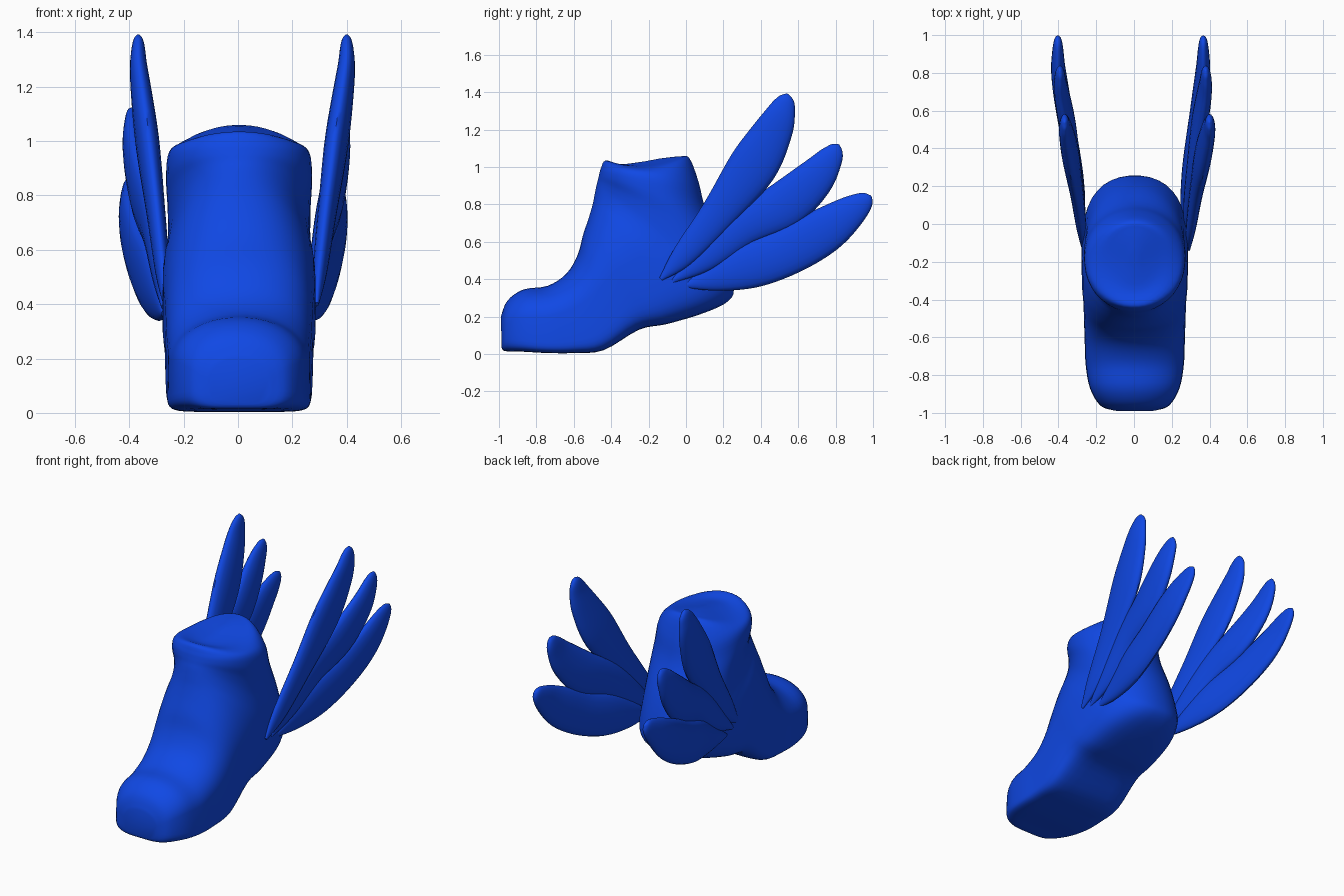
import bpy, bmesh, math
from mathutils import Vector

cube = bpy.data.objects.get("Cube")
if cube:
    bpy.data.objects.remove(cube, do_unlink=True)

blue = bpy.data.materials.new("bright blue")
blue.use_nodes = True
colour = (0.005, 0.065, 0.78, 1)
blue.diffuse_color = colour
blue.node_tree.nodes["Principled BSDF"].inputs["Base Color"].default_value = colour


def resample(stations, steps):
    """Catmull-Rom interpolation of every value along the station list."""
    out = []
    last = len(stations) - 1
    for i in range(last):
        a, b, c, d = (stations[min(max(i + k, 0), last)] for k in (-1, 0, 1, 2))
        for s in range(steps):
            t = s / steps
            out.append([q + 0.5 * t * (r - p + t * (2*p - 5*q + 4*r - e + t * (3*(q - r) + e - p)))
                        for p, q, r, e in zip(a, b, c, d)])
    out.append(list(stations[last]))
    return out


def loft(name, rings):
    """Skin closed rings of points and cap both ends."""
    bm = bmesh.new()
    loops = [[bm.verts.new(p) for p in ring] for ring in rings]
    n = len(loops[0])
    for low, high in zip(loops, loops[1:]):
        for i in range(n):
            j = (i + 1) % n
            bm.faces.new((low[i], low[j], high[j], high[i]))
    bm.faces.new(loops[0])
    bm.faces.new(loops[-1])
    bmesh.ops.recalc_face_normals(bm, faces=bm.faces)
    mesh = bpy.data.meshes.new(name)
    bm.to_mesh(mesh)
    bm.free()
    mesh.materials.append(blue)
    obj = bpy.data.objects.new(name, mesh)
    bpy.context.collection.objects.link(obj)
    bpy.ops.object.select_all(action='DESELECT')
    obj.select_set(True)
    bpy.context.view_layer.objects.active = obj
    bpy.ops.object.shade_smooth_by_angle(angle=math.radians(50))


def power(v, p):
    return math.copysign(abs(v) ** p, v)


# Boot: upper y, z, lower y, z, half width, lower-side roundness, side droop
boot_stations = [
    (-.99, .2, -.985, .03, .11, .6, 0),
    (-.955, .285, -.965, .015, .18, .45, 0),
    (-.87, .345, -.87, .012, .235, .3, 0),
    (-.74, .365, -.74, .005, .258, .25, 0),
    (-.64, .43, -.6, .005, .263, .25, 0),
    (-.58, .53, -.44, .02, .268, .3, 0),
    (-.55, .64, -.25, .13, .273, .4, 0),
    (-.52, .73, -.1, .16, .28, .45, 0),
    (-.5, .8, .1, .22, .28, .55, 0),
    (-.49, .85, .23, .285, .27, .75, 0),
    (-.48, .9, .255, .37, .262, .9, 0),
    (-.472, .93, .2, .58, .262, 1, 0),
    (-.465, .96, .105, .78, .268, 1, 0),
    (-.455, .995, .068, .92, .258, 1, 0),
    (-.43, 1.035, .02, 1.045, .21, 1, .045),
    (-.35, 1.015, -.03, 1.057, .12, 1, .02),
    (-.22, 1.03, -.14, 1.045, .02, 1, 0),
]

SIDES = 40
boot_rings = []
for ay, az, by, bz, width, roundness, droop in resample(boot_stations, 4):
    ring = []
    for i in range(SIDES):
        angle = math.tau * (i + 0.5) / SIDES
        c, s = math.cos(angle), math.sin(angle)
        p = 0.95 if c > 0 else roundness
        along = power(c, p)
        across = power(s, p) * (1 - 0.07 * min(c, 0))
        ring.append((width * across + 0.004,
                     (ay + by) / 2 + along * (ay - by) / 2,
                     (az + bz) / 2 + along * (az - bz) / 2 - droop * s * s))
    boot_rings.append(ring)
loft("boot", boot_rings)

# Feathers: centre line y, z and half width
feathers = {
    "upper": [(-.135, .4, .01), (-.015, .525, .062), (.175, .755, .095), (.355, 1, .13),
              (.47, 1.2, .103), (.52, 1.32, .066), (.535, 1.37, .038), (.54, 1.392, .004)],
    "middle": [(-.07, .39, .01), (.1, .51, .07), (.31, .68, .1), (.53, .8, .125),
               (.68, .93, .108), (.77, 1.045, .07), (.803, 1.1, .038), (.815, 1.122, .004)],
    "lower": [(-.01, .365, .01), (.15, .41, .075), (.34, .475, .125), (.55, .555, .13),
              (.74, .66, .122), (.88, .76, .088), (.965, .825, .046), (.99, .845, .004)],
}
# Sideways position of each feather's root and tip
spread = {
    "left": {"upper": (.29, .4), "middle": (.28, .38), "lower": (.265, .367)},
    "right": {"upper": (-.268, -.367), "middle": (-.275, -.392), "lower": (-.275, -.403)},
}


def feather(name, stations, root, tip):
    line = resample(stations, 5)
    count = len(line) - 1
    widest = max(s[2] for s in line)
    rings = []
    for k, (y, z, half) in enumerate(line):
        before, after = line[max(k - 1, 0)], line[min(k + 1, count)]
        tangent = Vector((0, after[0] - before[0], after[1] - before[1])).normalized()
        normal = Vector((0, -tangent.z, tangent.y))
        # The blade bends outwards and straightens towards its tip
        t = min(1, k / count / 0.7)
        x = root + (tip - root) * t * t * (3 - 2 * t)
        thick = 0.044 * (max(half, 0.002) / widest) ** 0.7
        ring = []
        for i in range(20):
            a = math.tau * i / 20
            ring.append(Vector((x + thick * math.sin(a), y, z)) + normal * half * math.cos(a))
        rings.append(ring)
    loft(name, rings)


for side, places in spread.items():
    for kind, (root, tip) in places.items():
        feather(f"{side}_{kind}_feather", feathers[kind], root, tip)
